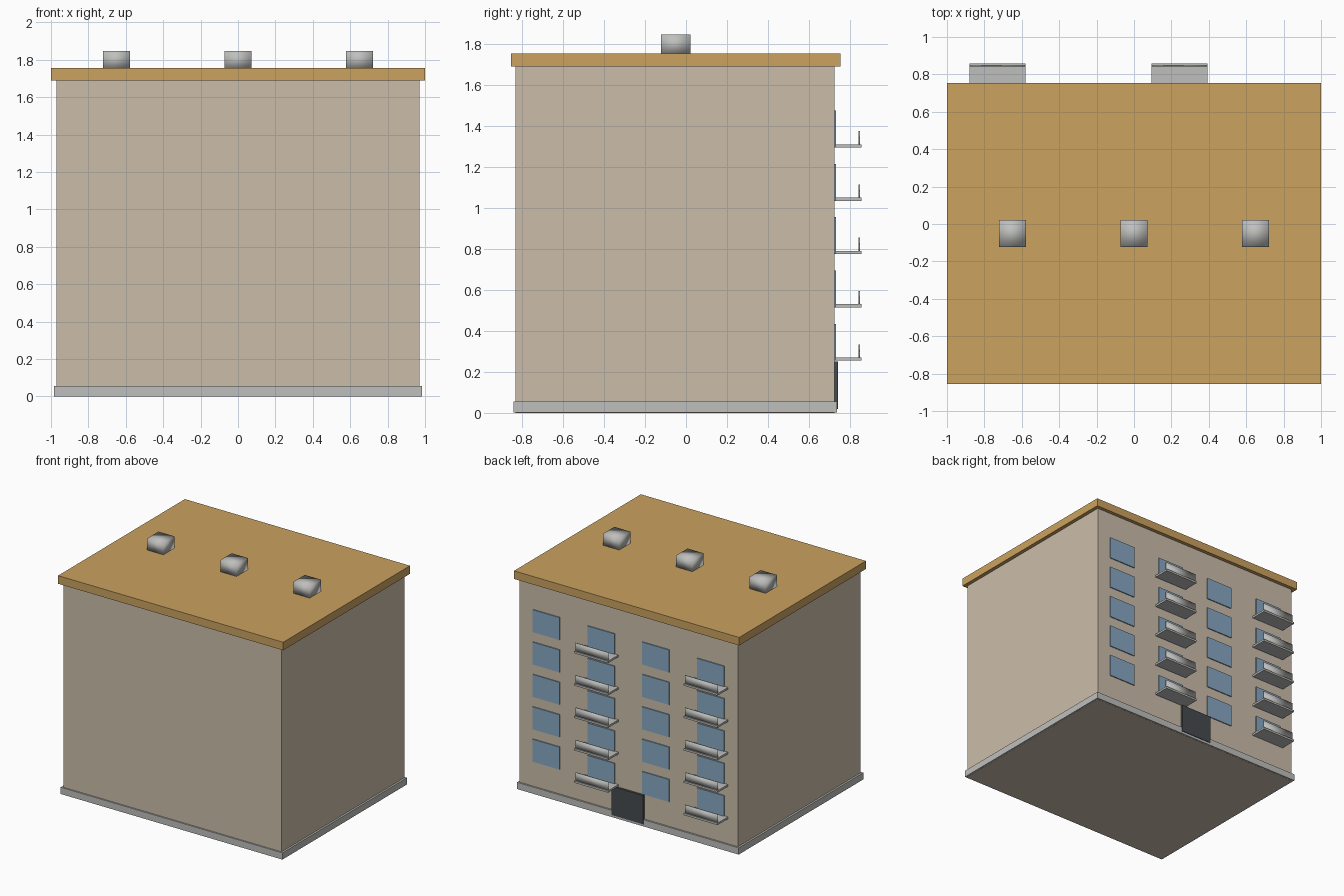
import bpy, bmesh
from mathutils import Matrix, Vector

if "Cube" in bpy.data.objects:
    bpy.data.objects.remove(bpy.data.objects["Cube"])


def material(name, r, g, b):
    """Flat material from 0-255 display values."""
    lin = [((c / 255 + 0.055) / 1.055) ** 2.4 for c in (r, g, b)]
    m = bpy.data.materials.new(name)
    m.diffuse_color = (*lin, 1)
    m.use_nodes = True
    m.node_tree.nodes["Principled BSDF"].inputs["Base Color"].default_value = m.diffuse_color
    return m


WALL = material("beige_wall", 203, 190, 170)
ROOF = material("ochre_roof", 203, 162, 96)
GREY = material("light_grey", 191, 191, 189)
GLASS = material("blue_glass", 136, 168, 194)
DOOR = material("dark_door", 70, 75, 79)


def box(name, mat, x, y, z, smooth=False):
    """Box from (min, max) ranges on each axis."""
    lo, hi = Vector((x[0], y[0], z[0])), Vector((x[1], y[1], z[1]))
    bm = bmesh.new()
    bmesh.ops.create_cube(bm, size=1, matrix=Matrix.Translation((lo + hi) / 2)
                          @ Matrix.Diagonal((*(hi - lo), 1)))
    for f in bm.faces:
        f.smooth = smooth
    me = bpy.data.meshes.new(name)
    bm.to_mesh(me)
    bm.free()
    me.materials.append(mat)
    ob = bpy.data.objects.new(name, me)
    bpy.context.collection.objects.link(ob)
    return ob


BACK = 0.725  # plane of the facade with windows

# Main volumes
box("building_body", WALL, (-0.97, 0.97), (-0.832, BACK), (0, 1.70))
box("plinth", GREY, (-0.985, 0.985), (-0.843, 0.738), (0.001, 0.055))
box("roof_slab", ROOF, (-1, 1), (-0.855, 0.754), (1.69, 1.755))

# Roof vents, softly shaded
for x in (-0.65, 0, 0.65):
    box("roof_vent", GREY, (x - 0.072, x + 0.072), (-0.122, 0.022),
        (1.75, 1.848), smooth=True)

# Entrance door
box("entrance_door", DOOR, (-0.14, 0.14), (BACK - 0.01, 0.743), (0.02, 0.25))

# Windows on five floors, balconies on every second column
for floor in range(5):
    z = 0.255 + 0.26 * floor
    for col, x in enumerate((-0.73, -0.243, 0.243, 0.73)):
        box("window", GLASS, (x - 0.12, x + 0.12), (BACK - 0.001, BACK + 0.008),
            (z, z + 0.18))
        if col % 2 == 0:
            box("balcony_slab", GREY, (x - 0.15, x + 0.15), (BACK - 0.005, 0.857),
                (z, z + 0.016))
            box("balcony_rail", GREY, (x - 0.146, x + 0.146), (0.842, 0.849),
                (z + 0.01, z + 0.08), smooth=True)
